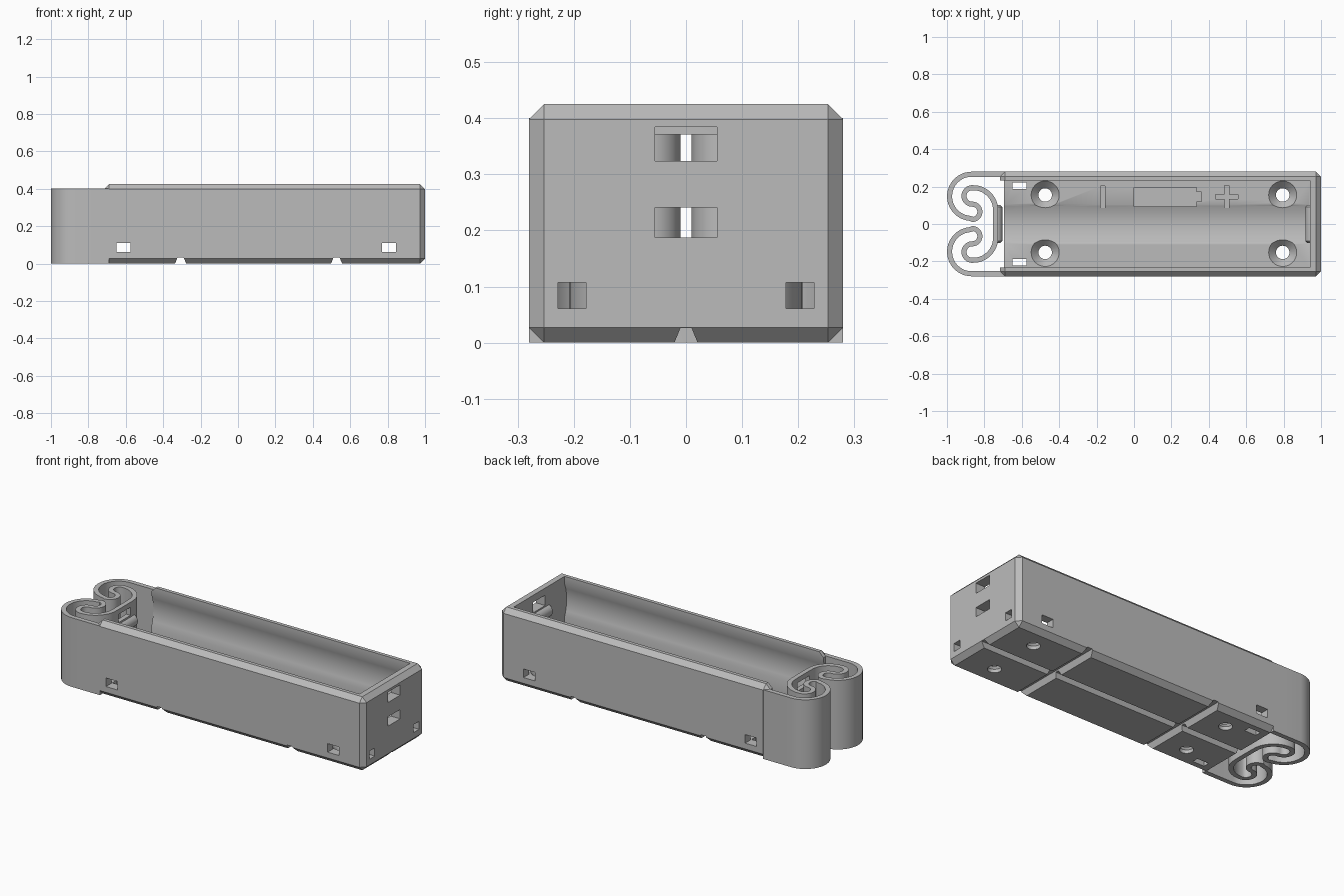
import bpy, bmesh, math
from mathutils import Vector, Matrix

if "Cube" in bpy.data.objects:
    bpy.data.objects.remove(bpy.data.objects["Cube"], do_unlink=True)

grey = bpy.data.materials.new("matte grey plastic")
grey.use_nodes = True
grey.diffuse_color = (0.5, 0.5, 0.5, 1)
grey.node_tree.nodes["Principled BSDF"].inputs["Base Color"].default_value = (0.5, 0.5, 0.5, 1)


def finish(name, bm):
    bmesh.ops.recalc_face_normals(bm, faces=bm.faces)
    mesh = bpy.data.meshes.new(name)
    bm.to_mesh(mesh)
    bm.free()
    mesh.materials.append(grey)
    obj = bpy.data.objects.new(name, mesh)
    bpy.context.collection.objects.link(obj)
    return obj


def prism(name, pts, axis, lo, hi, end_taper=0):
    """Extrude a 2D outline along one axis, optionally tapering both ends."""
    place = {"x": lambda a, b, t: (t, a, b),
             "y": lambda a, b, t: (a, t, b),
             "z": lambda a, b, t: (a, b, t)}[axis]
    bm = bmesh.new()
    ends = [[bm.verts.new(place(a, b, t)) for a, b in pts] for t in (lo, hi)]
    caps = [bm.faces.new(loop) for loop in ends]
    n = len(pts)
    for i in range(n):
        j = (i + 1) % n
        bm.faces.new((ends[0][i], ends[0][j], ends[1][j], ends[1][i]))
    bmesh.ops.recalc_face_normals(bm, faces=bm.faces)
    if end_taper:
        bmesh.ops.inset_individual(bm, faces=caps, thickness=end_taper, depth=end_taper)
    return finish(name, bm)


def rect(a0, a1, b0, b1):
    return [(a0, b0), (a1, b0), (a1, b1), (a0, b1)]


def arc(cx, cy, r, start, end, steps=14):
    angles = [math.radians(start + (end - start) * i / steps) for i in range(steps + 1)]
    return [(cx + r * math.cos(a), cy + r * math.sin(a)) for a in angles]


def cone(name, x, y, z0, z1, r0, r1):
    bm = bmesh.new()
    bmesh.ops.create_cone(bm, cap_ends=True, segments=32, radius1=r0, radius2=r1, depth=z1 - z0,
                          matrix=Matrix.Translation((x, y, (z0 + z1) / 2)))
    return finish(name, bm)


def apply_modifier(obj, mod):
    with bpy.context.temp_override(object=obj, active_object=obj, selected_objects=[obj]):
        bpy.ops.object.modifier_apply(modifier=mod.name)


def cut(obj, cutter):
    mod = obj.modifiers.new("cut", "BOOLEAN")
    mod.operation = "DIFFERENCE"
    mod.solver = "EXACT"
    mod.object = cutter
    apply_modifier(obj, mod)
    bpy.data.objects.remove(cutter, do_unlink=True)


# Chamfered outer block
X0, X1, W, H, CH = -0.717, 1.0, 0.28, 0.425, 0.027
FLOOR, AXIS = 0.06, 0.287
bm = bmesh.new()
bmesh.ops.create_cube(bm, size=1)
for v in bm.verts:
    v.co = Vector(((X0 + X1) / 2 + v.co.x * (X1 - X0), v.co.y * 2 * W, (v.co.z + 0.5) * H))
bmesh.ops.bevel(bm, geom=bm.edges[:], offset=CH, segments=1, affect="EDGES")
tray = finish("battery_tray", bm)

# Open cavity with a round cell seat, and the cleared end
cut(tray, prism("cutter", rect(-0.232, 0.232, FLOOR, 0.6), "x", -1, 0.94))
cut(tray, prism("cutter", arc(0, AXIS, 0.25, 0, 352.5, 47), "x", -1, 0.939))
cut(tray, prism("cutter", rect(-0.232, 0.232, -0.1, 0.6), "x", -1, -0.695))

# Wire grooves under the floor
cut(tray, prism("cutter", [(-0.021, -0.001), (0.021, -0.001), (0.01, 0.026), (-0.01, 0.026)], "x", -1, 1.1))
for x in (-0.307, 0.527):
    groove = [(x - 0.03, -0.001), (x + 0.03, -0.001), (x + 0.016, 0.033), (x - 0.016, 0.033)]
    cut(tray, prism("cutter", groove, "y", -0.4, 0.4))

# Wire holes in the side walls, the end wall and the floor
for x in (-0.612, 0.807):
    cut(tray, prism("cutter", rect(x - 0.037, x + 0.037, 0.0605, 0.11), "y", -0.4, 0.4))
for s in (-1, 1):
    cut(tray, prism("cutter", rect(s * 0.203 - 0.025, s * 0.203 + 0.025, 0.0605, 0.107), "x", 0.9, 1.1))
    cut(tray, prism("cutter", rect(-0.649, -0.575, s * 0.204 - 0.018, s * 0.204 + 0.018), "z", -0.1, 0.09))

# Countersunk screw holes
for x in (-0.475, 0.795):
    for y in (-0.152, 0.155):
        cut(tray, cone("cutter", x, y, 0.02, 0.062, 0.036, 0.077))
        cut(tray, cone("cutter", x, y, -0.05, 0.04, 0.036, 0.036))

# Engraved polarity marks and cell outline in the floor
a, b, cx, cy = 0.012, 0.06, 0.497, 0.145
plus = [(-b, -a), (-a, -a), (-a, -b), (a, -b), (a, -a), (b, -a),
        (b, a), (a, a), (a, b), (-a, b), (-a, a), (-b, a)]
cell = [(0, 0.094), (0.335, 0.094), (0.335, 0.12), (0.362, 0.12),
        (0.362, 0.17), (0.335, 0.17), (0.335, 0.196), (0, 0.196)]
for mark in ([(cx + u, cy + v) for u, v in plus], cell, rect(-0.18, -0.155, 0.085, 0.202)):
    cut(tray, prism("cutter", mark, "z", 0.045, 0.09))

# Folded spring: half path, then its mirror image
half = [(-0.689, 0.266), (-0.78, 0.266)]
half += arc(-0.868, 0.148, 0.118, 90, 265, 24)
half += arc(-0.865, 0.065, 0.041, -85, 85)
half += arc(-0.865, 0.15, 0.044, 265, 95)
half += arc(-0.86, 0.074, 0.12, 85, 10)
half += [(-0.74, 0.06)]
path = half + [(x, -y) for x, y in reversed(half)]
bm = bmesh.new()
rows = [[bm.verts.new((x, y, z)) for x, y in path] for z in (0, 0.4)]
for i in range(len(path) - 1):
    bm.faces.new((rows[0][i], rows[0][i + 1], rows[1][i + 1], rows[1][i]))
spring = finish("contact_spring", bm)
solid = spring.modifiers.new("thickness", "SOLIDIFY")
solid.thickness = 0.027
solid.offset = 0
solid.use_even_offset = True
apply_modifier(spring, solid)

# Contact slots through the end wall and the spring
for z0, z1 in ((0.187, 0.241), (0.324, 0.384)):
    cut(tray, prism("cutter", rect(-0.055, 0.055, z0, z1), "x", 0.9, 1.1))
    cut(spring, prism("cutter", rect(-0.055, 0.055, z0, z1 - 0.013 * (z1 > 0.3)), "x", -0.77, -0.7))

# Rounded contact ridges between the slots
ridges = [prism("end_contact_ridge", arc(0.952, 0.282, 0.036, 90, 270), "y", -0.09, 0.09, 0.012),
          prism("spring_contact_ridge", arc(-0.738, 0.282, 0.034, -90, 90), "y", -0.09, 0.09, 0.012)]

# Smooth curved surfaces, keep hard edges
bpy.ops.object.select_all(action="DESELECT")
for obj in [tray, spring] + ridges:
    obj.select_set(True)
bpy.context.view_layer.objects.active = tray
bpy.ops.object.shade_smooth_by_angle(angle=math.radians(30))
